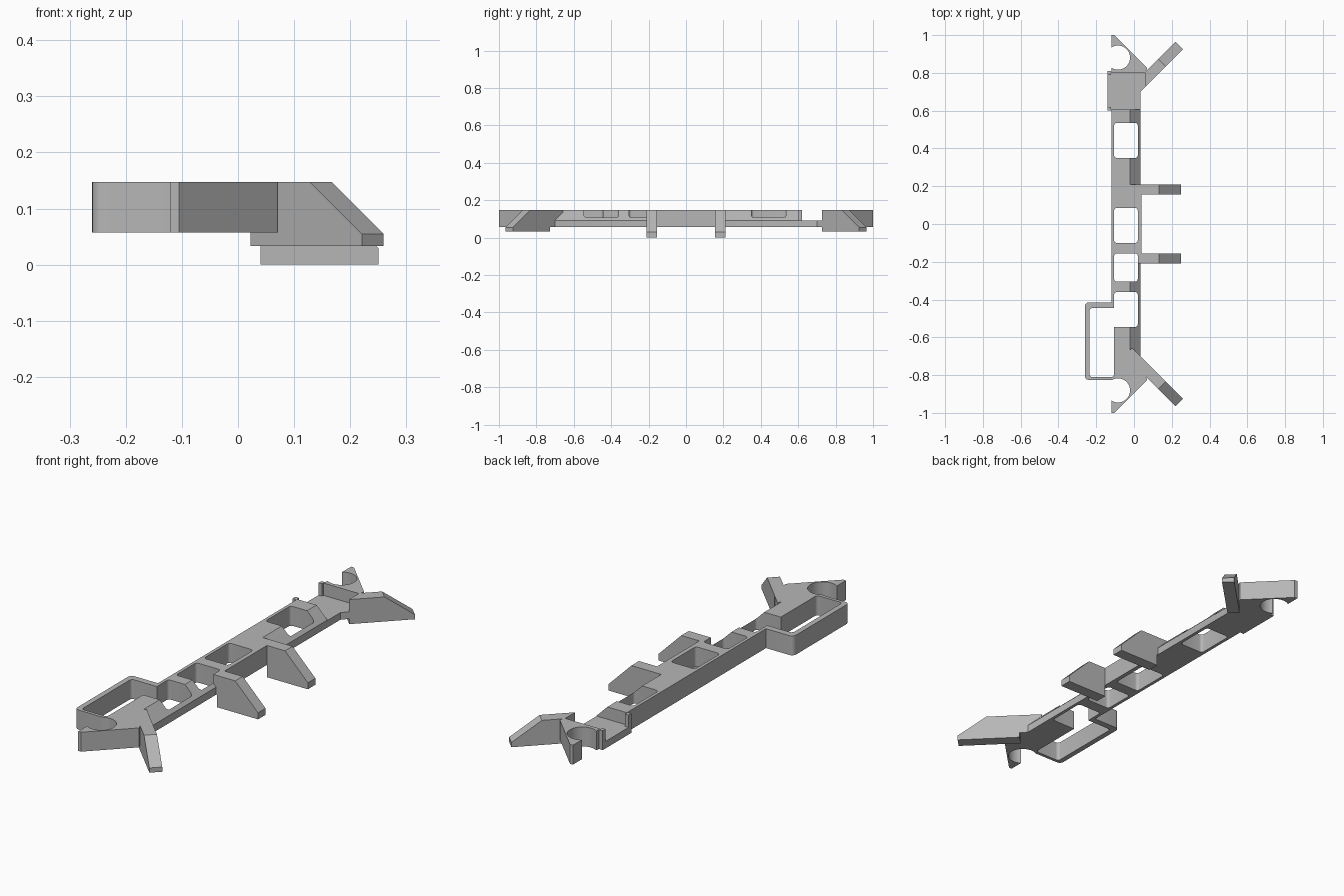
import bpy, bmesh, math
from mathutils import Matrix, Vector

old = bpy.data.objects.get("Cube")
if old:
    bpy.data.objects.remove(old, do_unlink=True)

grey = bpy.data.materials.new("plain grey")
grey.use_nodes = True
grey.diffuse_color = (0.47, 0.47, 0.47, 1)
grey.node_tree.nodes["Principled BSDF"].inputs["Base Color"].default_value = grey.diffuse_color

BOTTOM, TOP, FLOOR = 0.057, 0.147, 0.09
UP = Matrix.Identity(4)


def prism(name, points, low, high, frame=UP):
    """Extrude a flat outline between two heights of the given frame."""
    bm = bmesh.new()
    face = bm.faces.new([bm.verts.new((x, y, low)) for x, y in points])
    new = bmesh.ops.extrude_face_region(bm, geom=[face])["geom"]
    bmesh.ops.translate(bm, vec=(0, 0, high - low),
                        verts=[v for v in new if isinstance(v, bmesh.types.BMVert)])
    bm.transform(frame)
    bmesh.ops.recalc_face_normals(bm, faces=bm.faces)
    mesh = bpy.data.meshes.new(name)
    bm.to_mesh(mesh)
    bm.free()
    mesh.materials.append(grey)
    obj = bpy.data.objects.new(name, mesh)
    bpy.context.collection.objects.link(obj)
    return obj


def rounded(x0, x1, y0, y1, r=0.014, steps=5):
    """Outline of a rectangle with rounded corners."""
    corners = [(x1 - r, y1 - r), (x0 + r, y1 - r), (x0 + r, y0 + r), (x1 - r, y0 + r)]
    return [(cx + r * math.cos(a), cy + r * math.sin(a))
            for q, (cx, cy) in enumerate(corners)
            for a in [(q + i / steps) * math.pi / 2 for i in range(steps + 1)]]


def rect(x0, x1, y0, y1):
    return [(x0, y0), (x1, y0), (x1, y1), (x0, y1)]


def combine(base, tool, operation):
    """Apply a boolean and discard the tool."""
    mod = base.modifiers.new("join", "BOOLEAN")
    mod.operation, mod.solver, mod.object = operation, "EXACT", tool
    bpy.context.view_layer.update()
    result = bpy.data.meshes.new_from_object(
        base.evaluated_get(bpy.context.evaluated_depsgraph_get()))
    base.modifiers.clear()
    base.data = result
    bpy.data.objects.remove(tool, do_unlink=True)


def axes(x, y, z, origin=(0, 0, 0)):
    m = Matrix((x, y, z)).transposed().to_4x4()
    m.translation = Vector(origin)
    return m


# Long rail with pointed ends
half = [(0.04, 0.18), (0.035, 0.18), (0.035, 0.70), (0.06, 0.80),
        (0.07, 0.825), (-0.105, 1), (-0.12, 1)]
outline = half + [(x, -y) for x, y in reversed(half)]
body = prism("rail_frame", outline, BOTTOM, TOP)
combine(body, prism("saddle", rect(-0.14, 0, 0.6, 0.81), BOTTOM, TOP), "UNION")

# Side loop and its opening
combine(body, prism("loop", rounded(-0.26, -0.06, -0.825, -0.415, 0.02), BOTTOM, TOP), "UNION")
combine(body, prism("loop_hole", rounded(-0.235, -0.105, -0.81, -0.445), 0, 0.3), "DIFFERENCE")

# Chamfer along both ends of the rail
along_y = axes((1, 0, 0), (0, 0, 1), (0, 1, 0))
for y0, y1 in ((0.21, 0.70), (-0.70, -0.21)):
    wedge = [(-0.03, TOP + 0.01), (0.06, TOP - 0.08), (0.06, TOP + 0.01)]
    combine(body, prism("chamfer", wedge, y0, y1, along_y), "DIFFERENCE")

# Windows; the last one opens into the side loop
for y0, y1 in ((0.35, 0.535), (-0.1, 0.085), (-0.305, -0.155), (-0.545, -0.36)):
    combine(body, prism("window", rounded(-0.105, 0.02, y0, y1), 0, 0.3), "DIFFERENCE")
combine(body, prism("window_link", rect(-0.125, -0.085, -0.545, -0.445), 0, 0.3), "DIFFERENCE")

# Round bites in both ends
for side in (-1, 1):
    circle = [(-0.085 + 0.064 * math.cos(i * math.tau / 40),
               side * 0.881 + 0.064 * math.sin(i * math.tau / 40)) for i in range(40)]
    combine(body, prism("bite", circle, 0, 0.3), "DIFFERENCE")

# Slanted diagonal arms, profile measured inward from the tip
arm = [(0, 0.033), (0, 0.055), (0.13, TOP), (0.38, TOP), (0.38, BOTTOM),
       (0.28, BOTTOM), (0.28, 0.033)]
d = math.sqrt(0.5)
for side in (-1, 1):
    frame = axes((-d, -side * d, 0), (0, 0, 1), (d, -side * d, 0), (0.24, side * 0.945, 0))
    combine(body, prism("arm", arm, -0.0275, 0.0275, frame), "UNION")

# Slanted ribs in the middle
rib = [(0.04, 0), (0.25, 0), (0.25, 0.03), (0.133, TOP), (0.022, TOP),
       (0.022, BOTTOM), (0.04, BOTTOM)]
for y in (-0.21, 0.155):
    combine(body, prism("rib", rib, y, y + 0.055, along_y), "UNION")

# Recessed saddle with small corner nibs
combine(body, prism("recess", rect(-0.2, 0.06, 0.605, 0.8), FLOOR, 0.3), "DIFFERENCE")
for y in (0.6, 0.79):
    combine(body, prism("nib", rect(-0.14, -0.122, y, y + 0.02), BOTTOM, TOP), "UNION")

# Smooth the round walls, keep the edges sharp
bpy.ops.object.select_all(action="DESELECT")
body.select_set(True)
bpy.context.view_layer.objects.active = body
bpy.ops.object.shade_smooth_by_angle(angle=math.radians(30))
